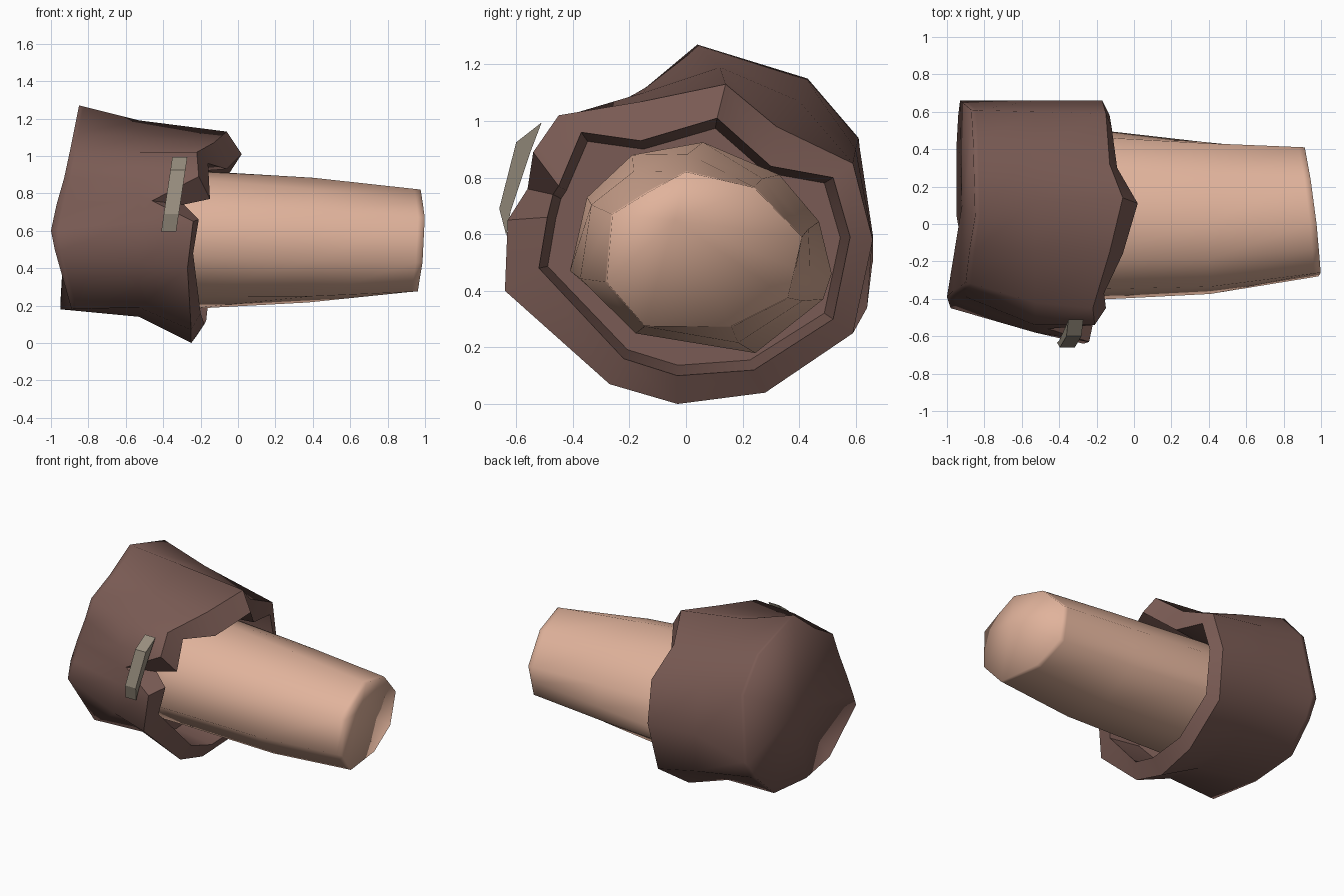
import bpy, bmesh, math
from mathutils import Vector

default_cube = bpy.data.objects.get("Cube")
if default_cube:
    bpy.data.objects.remove(default_cube, do_unlink=True)


def make_material(name, colour):
    material = bpy.data.materials.new(name)
    material.use_nodes = True
    material.diffuse_color = (*colour, 1)
    shader = material.node_tree.nodes["Principled BSDF"]
    shader.inputs["Base Color"].default_value = (*colour, 1)
    shader.inputs["Roughness"].default_value = 0.9
    return material


def finish(name, mesh_builder, material, smooth, sharp_test):
    """Turn a bmesh into an object, keeping chosen edges crisp."""
    bmesh.ops.recalc_face_normals(mesh_builder, faces=mesh_builder.faces[:])
    for face in mesh_builder.faces:
        face.smooth = smooth
    for edge in mesh_builder.edges:
        edge.smooth = not sharp_test(edge)
    mesh = bpy.data.meshes.new(name)
    mesh_builder.to_mesh(mesh)
    mesh_builder.free()
    mesh.materials.append(material)
    part = bpy.data.objects.new(name, mesh)
    bpy.context.collection.objects.link(part)
    return part


def blend(first, second, amount):
    """Ring part of the way between two rings."""
    return [Vector(a).lerp(Vector(b), amount) for a, b in zip(first, second)]


def loft(rings, start_centre, end_centre):
    """Bridge rings of equal length and close both ends with fans."""
    builder = bmesh.new()
    loops = [[builder.verts.new(point) for point in ring] for ring in rings]
    count = len(loops[0])
    for first, second in zip(loops, loops[1:]):
        for i in range(count):
            j = (i + 1) % count
            builder.faces.new((first[i], first[j], second[j], second[i]))
    for loop, centre in ((loops[0], start_centre), (loops[-1], end_centre)):
        tip = builder.verts.new(centre)
        for i in range(count):
            builder.faces.new((loop[i], loop[(i + 1) % count], tip))
    return builder


def crisp_cuff(edge):
    near_opening = all(vert.co.x > -0.48 for vert in edge.verts)
    return near_opening and edge.calc_face_angle(0) > math.radians(32)


skin = make_material("skin", (0.75, 0.45, 0.33))
cloth = make_material("brown cloth", (0.195, 0.105, 0.089))
horn = make_material("grey toggle", (0.314, 0.27, 0.21))

# Sleeve: rings run from the slit over the top and round to the lower lip
shoulder_ring = [
    (-.97, -.36, .74), (-.93, -.335, .88), (-.9, -.31, 1.02), (-.88, -.14, 1.12),
    (-.85, .04, 1.27), (-.86, .43, 1.15), (-.87, .61, .94), (-.93, .66, .5),
    (-.94, .58, .38), (-.95, .4, .21), (-.95, .05, .18), (-.89, -.29, .18),
    (-.98, -.45, .5), (-1, -.39, .6)]
middle_outline = [
    (-.55, .76), (-.54, .88), (-.42, 1.02), (-.15, 1.1), (.12, 1.19),
    (.4, 1.07), (.6, .9), (.66, .6), (.64, .34), (.3, .15), (0, .14),
    (-.28, .19), (-.58, .43), (-.58, .65)]
cuff_outer = [
    (-.46, -.56, .76), (-.21, -.54, .89), (-.22, -.45, 1.02), (-.13, -.15, 1.07),
    (-.06, .14, 1.13), (-.13, .32, .98), (-.15, .59, .85), (-.17, .66, .58),
    (-.2, .59, .25), (-.22, .28, .04), (-.25, -.03, 0), (-.25, -.27, .07),
    (-.27, -.64, .4), (-.24, -.63, .65)]
cuff_inner = [
    (-.29, -.47, .74), (-.15, -.45, .77), (-.16, -.37, .96), (-.06, -.16, .93),
    (.02, .11, 1.01), (-.09, .3, .84), (-.12, .52, .8), (-.13, .58, .59),
    (-.15, .52, .3), (-.17, .24, .12), (-.18, -.03, .1), (-.2, -.22, .16),
    (-.24, -.52, .48), (-.21, -.49, .66)]
middle_ring = [(-.53, y, z) for y, z in middle_outline]
shoulder_edge = blend(shoulder_ring, middle_ring, .08)
lining_ring = [(-.45, y * .94, .56 + (z - .56) * .92) for x, y, z in cuff_inner]
sleeve_mesh = loft([shoulder_ring, shoulder_edge, middle_ring, cuff_outer,
                    cuff_inner, lining_ring], (-.92, .1, .66), (-.45, .05, .56))
finish("sleeve", sleeve_mesh, cloth, True, crisp_cuff)

# Forearm: tapers towards a slanted, flat end
arm_base = [
    (-.35, .73), (-.19, .88), (.06, .925), (.33, .81), (.47, .645),
    (.515, .46), (.485, .37), (.245, .18), (-.155, .25), (-.41, .47)]
arm_tip = [
    (-.26, .67), (-.13, .75), (0, .82), (.24, .765), (.41, .59),
    (.385, .48), (.36, .375), (.16, .275), (-.145, .275), (-.28, .43)]
base_ring = [(-.3, y, z) for y, z in arm_base]
hidden_ring = [(-.45, y, z) for y, z in arm_base]
tip_ring = [(.96 - .12 * y + .06 * (z - .55), y, z) for y, z in arm_tip]
half_ring = blend(base_ring, tip_ring, .55)
for point in half_ring:
    point.y = .03 + (point.y - .05) * 1.04
    point.z = .55 + (point.z - .55) * 1.05
edge_ring = blend(half_ring, tip_ring, .94)
arm_mesh = loft([hidden_ring, base_ring, half_ring, edge_ring, tip_ring],
                (-.45, .05, .56), (.965, -.04, .65))
finish("forearm", arm_mesh, skin, True, lambda edge: False)

# Toggle: bent bar across the slit, leaning back towards its lower end
toggle_outline = [(-.51, .995), (-.6, .925), (-.66, .69), (-.635, .595),
                  (-.62, .68), (-.55, .89)]
sides = []
toggle_mesh = bmesh.new()
for offset in (-.04, .04):
    sides.append([toggle_mesh.verts.new((-.37 + .15 * (z - .6) + offset, y, z))
                  for y, z in toggle_outline])
for side in sides:
    toggle_mesh.faces.new(side)
for i in range(len(toggle_outline)):
    j = (i + 1) % len(toggle_outline)
    toggle_mesh.faces.new((sides[0][i], sides[0][j], sides[1][j], sides[1][i]))
finish("toggle", toggle_mesh, horn, False, lambda edge: False)
